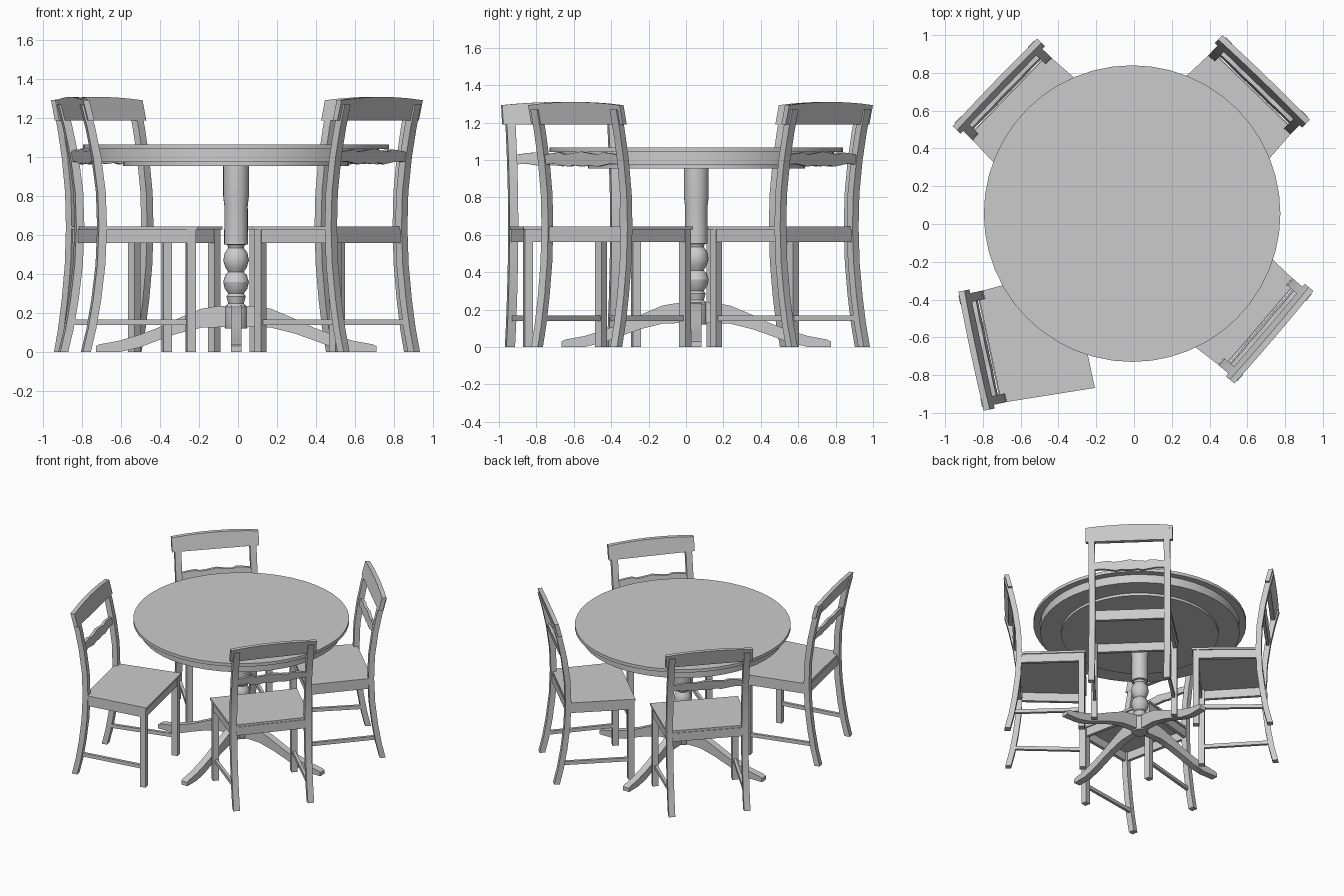
import bpy, bmesh, math
from mathutils import Matrix, Vector

if "Cube" in bpy.data.objects:
    bpy.data.objects.remove(bpy.data.objects["Cube"])


def finish(name, bm):
    bmesh.ops.recalc_face_normals(bm, faces=bm.faces)
    mesh = bpy.data.meshes.new(name)
    bm.to_mesh(mesh)
    bm.free()
    for p in mesh.polygons:
        p.use_smooth = True
    mesh.set_sharp_from_angle(angle=math.radians(30))
    ob = bpy.data.objects.new(name, mesh)
    bpy.context.collection.objects.link(ob)
    return ob


def prism(name, outline, lo, hi, place):
    """Extrude a 2D outline between lo and hi; place(u, v, w) gives the 3D point."""
    bm = bmesh.new()
    rings = [[bm.verts.new(place(u, v, w)) for u, v in outline] for w in (lo, hi)]
    n = len(outline)
    for r in rings:
        bm.faces.new(r)
    for i in range(n):
        j = (i + 1) % n
        bm.faces.new((rings[0][i], rings[0][j], rings[1][j], rings[1][i]))
    return finish(name, bm)


def lathe(name, profile, segments, centre):
    """Closed turned solid from (radius, z) points."""
    bm = bmesh.new()
    rings = []
    for r, z in profile:
        rings.append([bm.verts.new((r * math.cos(2 * math.pi * k / segments),
                                    r * math.sin(2 * math.pi * k / segments), z))
                      for k in range(segments)])
    for a, b in zip(rings, rings[1:]):
        for k in range(segments):
            m = (k + 1) % segments
            bm.faces.new((a[k], a[m], b[m], b[k]))
    bm.faces.new(rings[0])
    bm.faces.new(rings[-1])
    ob = finish(name, bm)
    ob.location = centre
    return ob


def plan(u, v, w):
    return (u, v, w)


def side(u, v, w):
    return (w, u, v)


# ---------- table ----------
C = Vector((-0.01, 0.055, 0))
lathe("table_top", [(0.58, 0.955), (0.58, 0.975), (0.735, 0.975), (0.735, 1.042),
                    (0.785, 1.042), (0.785, 1.067)], 48, C)
lathe("table_column", [(0.055, 0.12), (0.06, 0.13), (0.06, 0.23), (0.04, 0.25), (0.05, 0.285),
                       (0.04, 0.30), (0.058, 0.325), (0.066, 0.36), (0.055, 0.395),
                       (0.04, 0.41), (0.055, 0.435), (0.066, 0.47), (0.058, 0.51),
                       (0.04, 0.535), (0.045, 0.55), (0.061, 0.553), (0.06, 0.75),
                       (0.066, 0.80), (0.066, 0.955)], 24, C)
foot = [(0.0, 0.24), (0.10, 0.235), (0.18, 0.222), (0.28, 0.18), (0.40, 0.125), (0.50, 0.088),
        (0.60, 0.058), (0.70, 0.04), (0.72, 0.03), (0.72, 0.0), (0.60, 0.0), (0.50, 0.022),
        (0.40, 0.06), (0.30, 0.095), (0.18, 0.125), (0.0, 0.13)]
for k in range(4):
    ob = prism("table_foot", foot, -0.027, 0.027, side)
    ob.matrix_world = Matrix.Translation(C) @ Matrix.Rotation(k * math.pi / 2, 4, 'Z')

# ---------- one chair: x across, y forward, seat front edge at y = 0 ----------
FRONT, BACK, DEPTH = 0.326, 0.30, 0.50


def half_width(y):
    return FRONT + (BACK - FRONT) * (-y / DEPTH)


parts = []
parts.append(prism("seat", [(-FRONT, 0), (FRONT, 0), (BACK, -DEPTH), (-BACK, -DEPTH)],
                   0.628, 0.645, plan))

# seat aprons
for y0, y1, name in ((-0.035, -0.01, "front_apron"), (-0.505, -0.48, "back_apron")):
    w = half_width(y0) - 0.02
    parts.append(prism(name, [(-w, y0), (w, y0), (w, y1), (-w, y1)], 0.56, 0.628, plan))

# curved rear leg centreline as (y, z)
spine = [(-0.577, 0.0), (-0.548, 0.12), (-0.522, 0.27), (-0.50, 0.45), (-0.492, 0.64),
         (-0.498, 0.82), (-0.522, 1.0), (-0.553, 1.15), (-0.584, 1.27)]
leg = [(y - 0.021, z) for y, z in spine] + [(y + 0.021, z) for y, z in reversed(spine)]

for s in (-1, 1):
    parts.append(prism("rear_leg", leg, s * 0.255, s * 0.302, side))
    fx = FRONT - 0.008
    parts.append(prism("front_leg", [(s * fx, -0.008), (s * (fx - 0.045), -0.008),
                                     (s * (fx - 0.045), -0.053), (s * fx, -0.053)],
                       0.0, 0.628, plan))
    # side apron and side stretcher follow the taper of the seat
    for name, inset, t, y0, y1, z0, z1 in (
            ("side_apron", 0.008, 0.025, -0.02, -0.49, 0.56, 0.628),
            ("side_stretcher", 0.02, 0.022, -0.04, -0.54, 0.14, 0.168)):
        a, b = half_width(y0) - inset, half_width(y1) - inset
        parts.append(prism(name, [(s * a, y0), (s * (a - t), y0), (s * (b - t), y1), (s * b, y1)],
                           z0, z1, plan))


def mirrored(half):
    return half + [(-x, z) for x, z in reversed(half) if x > 0]


# top rail: arched board leaning with the legs
rail = mirrored([(0.0, 1.19), (0.322, 1.19), (0.322, 1.293), (0.22, 1.302), (0.11, 1.308), (0.0, 1.31)])
parts.append(prism("top_rail", rail, -0.016, 0.016,
                   lambda u, v, w: (u, -0.573 + w - 0.26 * (v - 1.25), v)))
# scalloped middle slat
slat = mirrored([(0.0, 0.966), (0.06, 0.972), (0.10, 0.964), (0.15, 0.972), (0.20, 0.98), (0.27, 0.975),
                 (0.27, 1.025), (0.20, 1.036), (0.15, 1.04), (0.12, 1.03), (0.07, 1.034), (0.0, 1.045)])
parts.append(prism("back_slat", slat, -0.011, 0.011,
                   lambda u, v, w: (u, -0.525 + w - 0.18 * (v - 1.0), v)))

# ---------- place four chairs round the table: x, y, facing angle ----------
places = [(-0.275, -0.549, 12), (-0.305, 0.333, -44), (0.283, 0.344, -134), (0.284, -0.21, 139.5)]
for i, (x, y, ang) in enumerate(places):
    m = Matrix.Translation((x, y, 0)) @ Matrix.Rotation(math.radians(ang - 90), 4, 'Z')
    for ob in parts:
        if i < len(places) - 1:
            ob = ob.copy()
            bpy.context.collection.objects.link(ob)
        ob.matrix_world = m
